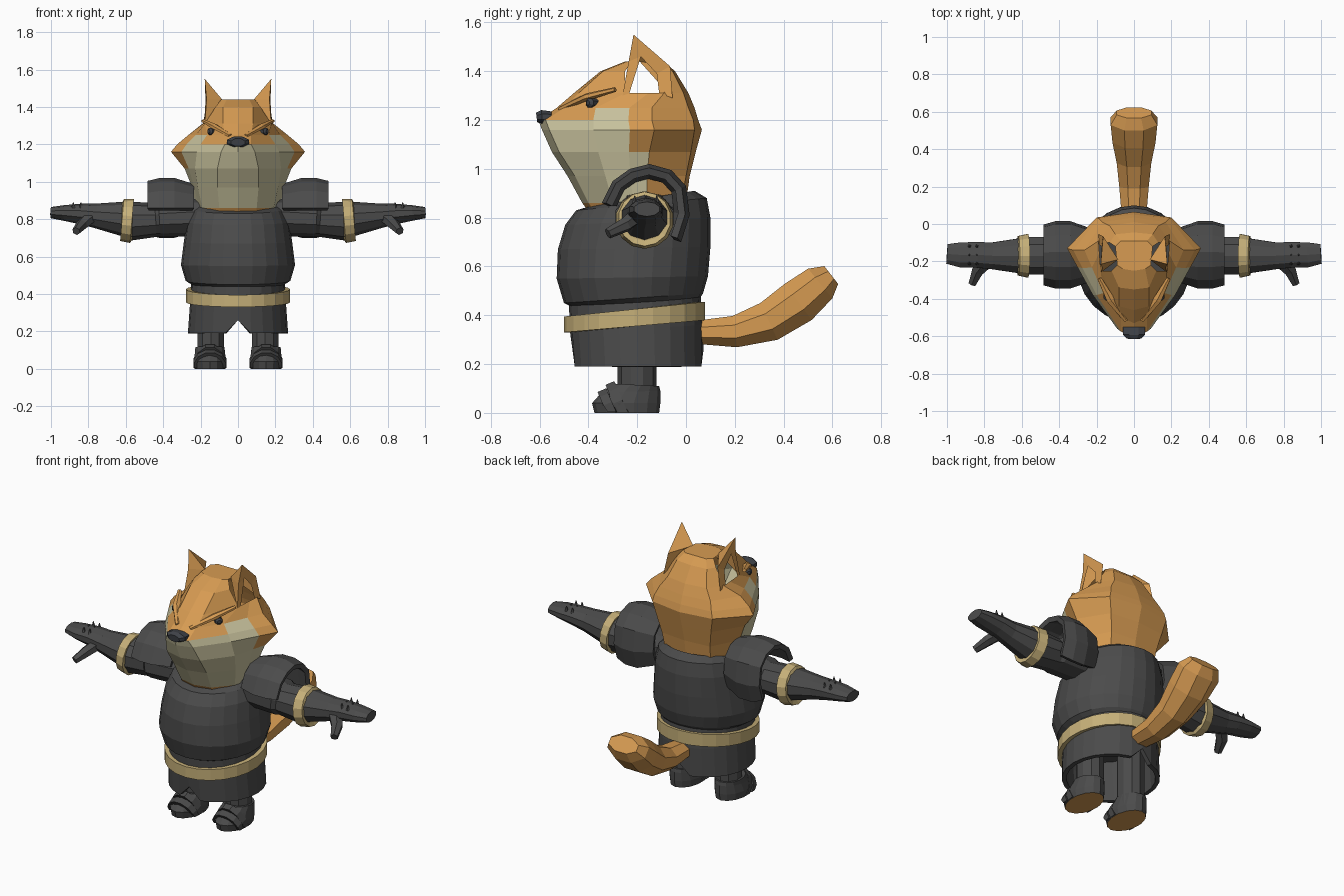
import bpy, bmesh, math
from mathutils import Vector


def material(name, rgb):
    m = bpy.data.materials.new(name)
    m.diffuse_color = (*rgb, 1)
    return m


ORANGE = material("orange_fur", (0.68, 0.33, 0.085))
CREAM = material("cream_fur", (0.60, 0.56, 0.35))
DARK = material("dark_armour", (0.07, 0.07, 0.07))
TAN = material("tan_band", (0.56, 0.43, 0.19))
BLACK = material("nose_grey", (0.05, 0.055, 0.065))


def mesh_object(name, verts, faces, mats, mirror=False, solid=0):
    me = bpy.data.meshes.new(name)
    me.from_pydata([tuple(v) for v in verts], [], faces)
    bm = bmesh.new()
    bm.from_mesh(me)
    bmesh.ops.recalc_face_normals(bm, faces=bm.faces)
    bm.to_mesh(me)
    bm.free()
    for m in mats:
        me.materials.append(m)
    ob = bpy.data.objects.new(name, me)
    bpy.context.collection.objects.link(ob)
    if solid:
        s = ob.modifiers.new("thickness", "SOLIDIFY")
        s.thickness, s.offset = solid, -1
    if mirror:
        ob.modifiers.new("mirror", "MIRROR")
    return ob


def loft(name, rings, mats, caps=(True, True), closed=True, skip=(), **kw):
    """Skin a list of equal-length rings; faces come ring by ring."""
    n = len(rings[0])
    verts = [v for r in rings for v in r]
    faces = []
    for i in range(len(rings) - 1):
        for j in range(n if closed else n - 1):
            if (i, j) not in skip:
                k = (j + 1) % n
                faces.append((i * n + j, i * n + k, i * n + n + k, i * n + n + j))
    if caps[0]:
        faces.append(tuple(range(n)))
    if caps[1]:
        faces.append(tuple(range(len(verts) - n, len(verts))))
    return mesh_object(name, verts, faces, mats, **kw)


def hoop(zf, zb, yf, yb, hw, n=24, cx=0):
    """Tilted oval given by front/back height, front/back depth, half width."""
    out = []
    for i in range(n):
        a = 2 * math.pi * i / n
        c = math.cos(a)
        t = (1 - c) / 2
        out.append((cx + hw * math.sin(a), yf + (yb - yf) * t, zf + (zb - zf) * t))
    return out


def tube(name, path, mats, up=(0, 0, 1), n=8, **kw):
    """Path entries: (x, y, z, half width, half height)."""
    rings = []
    pts = [Vector(p[:3]) for p in path]
    for i, p in enumerate(path):
        d = (pts[min(i + 1, len(pts) - 1)] - pts[max(i - 1, 0)]).normalized()
        side = d.cross(Vector(up)).normalized()
        top = side.cross(d)
        ang = [2 * math.pi * (k + 0.5) / n for k in range(n)]
        rings.append([pts[i] + side * math.cos(a) * p[3] + top * math.sin(a) * p[4] for a in ang])
    return loft(name, rings, mats, **kw)


# Torso armour with folded collar
loft("torso", [hoop(*r) for r in (
    (0.43, 0.46, -0.46, 0.05, 0.24), (0.45, 0.49, -0.50, 0.07, 0.28),
    (0.55, 0.56, -0.53, 0.09, 0.305), (0.67, 0.68, -0.525, 0.10, 0.29),
    (0.77, 0.80, -0.495, 0.10, 0.275), (0.83, 0.88, -0.45, 0.085, 0.25),
    (0.845, 0.91, -0.40, 0.035, 0.225), (0.79, 0.85, -0.38, 0.02, 0.21))], [DARK])

# Skirt with a small front and back notch
skirt = [hoop(*r) for r in ((0.19, 0.19, -0.465, 0.072, 0.268),
                           (0.33, 0.36, -0.475, 0.072, 0.257), (0.45, 0.48, -0.48, 0.06, 0.25))]
for k in (0, 12):
    x, y, z = skirt[0][k]
    skirt[0][k] = (x, y, 0.26)
loft("skirt", skirt, [DARK], caps=(False, False), solid=0.025)

# Belt
loft("belt", [hoop(*r) for r in (
    (0.33, 0.38, -0.47, 0.05, 0.25), (0.33, 0.38, -0.50, 0.078, 0.278),
    (0.395, 0.455, -0.50, 0.078, 0.278), (0.395, 0.455, -0.47, 0.05, 0.25))],
    [TAN], caps=(False, False))

# Head: half outline per level (z, front y, four x/y pairs, back y)
LEVELS = (
    (0.80, -0.38, 0.10, -0.36, 0.18, -0.28, 0.21, -0.16, 0.14, -0.02, 0.00),
    (0.86, -0.425, 0.10, -0.40, 0.19, -0.30, 0.225, -0.16, 0.15, -0.02, 0.00),
    (0.97, -0.485, 0.11, -0.455, 0.215, -0.33, 0.245, -0.16, 0.16, 0.0, 0.015),
    (1.07, -0.55, 0.11, -0.52, 0.23, -0.36, 0.285, -0.15, 0.18, 0.02, 0.04),
    (1.16, -0.59, 0.09, -0.56, 0.22, -0.38, 0.358, -0.13, 0.20, 0.035, 0.065),
    (1.20, -0.605, 0.07, -0.575, 0.20, -0.38, 0.325, -0.14, 0.19, 0.03, 0.05),
    (1.25, -0.53, 0.07, -0.50, 0.165, -0.37, 0.265, -0.14, 0.17, 0.01, 0.035),
    (1.31, -0.46, 0.08, -0.44, 0.178, -0.25, 0.19, -0.09, 0.13, -0.01, 0.01),
    (1.40, -0.35, 0.08, -0.34, 0.12, -0.25, 0.13, -0.10, 0.10, -0.055, -0.045),
    (1.44, -0.25, 0.06, -0.24, 0.09, -0.22, 0.10, -0.12, 0.07, -0.09, -0.09))
rings = []
for z, yf, x1, y1, x2, y2, x3, y3, x4, y4, yb in LEVELS:
    mid = (x2 + (x3 - x2) * 0.6, y2 + (y3 - y2) * 0.6)
    half = [(x1, y1), (x2, y2), mid, (x3, y3), (x4, y4)]
    rings.append([(0, yf, z)] + [(x, y, z) for x, y in half] + [(0, yb, z)]
                 + [(-x, y, z) for x, y in reversed(half)])
ear_holes = [(i, j) for i in (7, 8) for j in (2, 3, 8, 9)]
head = loft("head", rings, [ORANGE, CREAM], skip=ear_holes)
# Cream muzzle and cheeks, bounded by level and by how far round the face is
reach = {1: 4, 2: 4, 3: 3, 4: 3}
for i in range(1, 6):
    for j in range(12):
        s = min(j, 11 - j)
        if s < reach.get(i, 0) or (i == 5 and s == 2):
            head.data.polygons[i * 12 + j].material_index = 1

# Ears: pointed shells open to the outside
ear = [(0.178, -0.215, 1.55), (0.178, -0.26, 1.30), (0.19, -0.055, 1.29), (0.085, -0.19, 1.44),
       (0.165, -0.065, 1.42), (0.172, -0.185, 1.46), (0.172, -0.12, 1.39),
       (0.187, -0.11, 1.31), (0.181, -0.232, 1.31), (0.168, -0.235, 1.44)]
mesh_object("ear", ear, [(0, 3, 9), (9, 3, 1), (0, 4, 3), (3, 4, 2), (0, 5, 6, 4),
                         (4, 6, 7, 2), (1, 8, 5, 9), (9, 5, 0)], [ORANGE], mirror=True)

# Brows, eyes and nose
tube("brow", [(0.04, -0.515, 1.245, 0.015, 0.01), (0.125, -0.405, 1.295, 0.025, 0.015),
              (0.185, -0.29, 1.325, 0.012, 0.01)], [ORANGE], n=6, mirror=True)
tube("eye", [(0.125, -0.375, 1.268, 0.024, 0.022), (0.15, -0.395, 1.27, 0.022, 0.02),
             (0.157, -0.402, 1.27, 0.01, 0.01)], [BLACK], n=8, mirror=True)
tube("nose", [(0, -0.55, 1.215, 0.065, 0.022), (0, -0.59, 1.213, 0.065, 0.03),
              (0, -0.612, 1.21, 0.04, 0.022)], [BLACK], n=8)

# Tail
tube("tail", [(0, 0.03, 0.33, 0.07, 0.05), (0, 0.20, 0.333, 0.085, 0.07),
              (0, 0.34, 0.375, 0.10, 0.09), (0, 0.46, 0.455, 0.125, 0.10),
              (0, 0.55, 0.53, 0.135, 0.085), (0, 0.595, 0.565, 0.10, 0.05)], [ORANGE])

# Arms: sleeve, wrist band, gauntlet, thumb and knuckle studs
tube("sleeve", [(0.20, -0.17, 0.81, 0.12, 0.10), (0.42, -0.17, 0.80, 0.125, 0.095),
                (0.44, -0.17, 0.795, 0.105, 0.09), (0.58, -0.17, 0.79, 0.105, 0.105)],
     [DARK], n=10, mirror=True)
tube("wrist_band", [(0.565, -0.17, 0.79, 0.095, 0.10), (0.567, -0.17, 0.79, 0.12, 0.118),
                    (0.62, -0.17, 0.795, 0.108, 0.112), (0.622, -0.17, 0.795, 0.09, 0.09)],
     [TAN], n=14, mirror=True)
tube("gauntlet", [(0.60, -0.17, 0.80, 0.10, 0.095), (0.76, -0.17, 0.818, 0.075, 0.066),
                  (0.84, -0.165, 0.828, 0.072, 0.055), (0.93, -0.165, 0.833, 0.07, 0.042),
                  (1.0, -0.16, 0.835, 0.055, 0.03)], [DARK], n=10, mirror=True)
tube("thumb", [(0.78, -0.19, 0.82, 0.045, 0.035), (0.835, -0.25, 0.77, 0.035, 0.03),
               (0.865, -0.32, 0.735, 0.022, 0.022)], [DARK], n=6, mirror=True)
for y in (-0.21, -0.165, -0.12):
    for x in (0.84, 0.88):
        tube("knuckle_stud", [(x, y, 0.86, 0.011, 0.011), (x, y, 0.89, 0.002, 0.002)],
             [DARK], up=(0, 1, 0), n=5, mirror=True)

# Shoulder guards: curved plates
arc = [(-0.345, 0.86), (-0.30, 0.95), (-0.23, 1.0), (-0.15, 1.02), (-0.06, 0.995),
       (0.0, 0.93), (0.015, 0.81), (-0.02, 0.70)]
loft("shoulder_guard",
     [[(x, -0.17 + (y + 0.17) * s, 0.86 + (z - 0.86) * s) for y, z in arc]
      for x, s in ((0.235, 0.80), (0.34, 1.0), (0.42, 1.0), (0.485, 0.90))],
     [DARK], caps=(False, False), closed=False, solid=0.03, mirror=True)

# Legs, boots with fur-coloured soles, and layered toe plates
loft("leg", [hoop(z, z, -0.28, -0.12, 0.075, 10, 0.145) for z in (0.05, 0.46)], [DARK], mirror=True)
boot = loft("boot", [hoop(*r, 14, 0.15) for r in (
    (0.0, 0.0, -0.375, -0.11, 0.085), (0.04, 0.04, -0.385, -0.105, 0.09),
    (0.085, 0.09, -0.345, -0.105, 0.082), (0.12, 0.11, -0.30, -0.11, 0.08))],
    [DARK, ORANGE], mirror=True)
for f in boot.data.polygons:
    if f.center.z < 0.005:
        f.material_index = 1
for y, h in ((-0.33, 0.085), (-0.285, 0.118)):
    tube("boot_plate", [(0.15, y, 0.01, 0.088, h), (0.15, y + 0.035, 0.025, 0.092, h),
                        ], [DARK], n=12, mirror=True)
# Keep the toe plates above the floor
for ob in bpy.data.objects:
    if ob.name.startswith("boot_plate"):
        for v in ob.data.vertices:
            v.co.z = max(v.co.z, 0.004)
